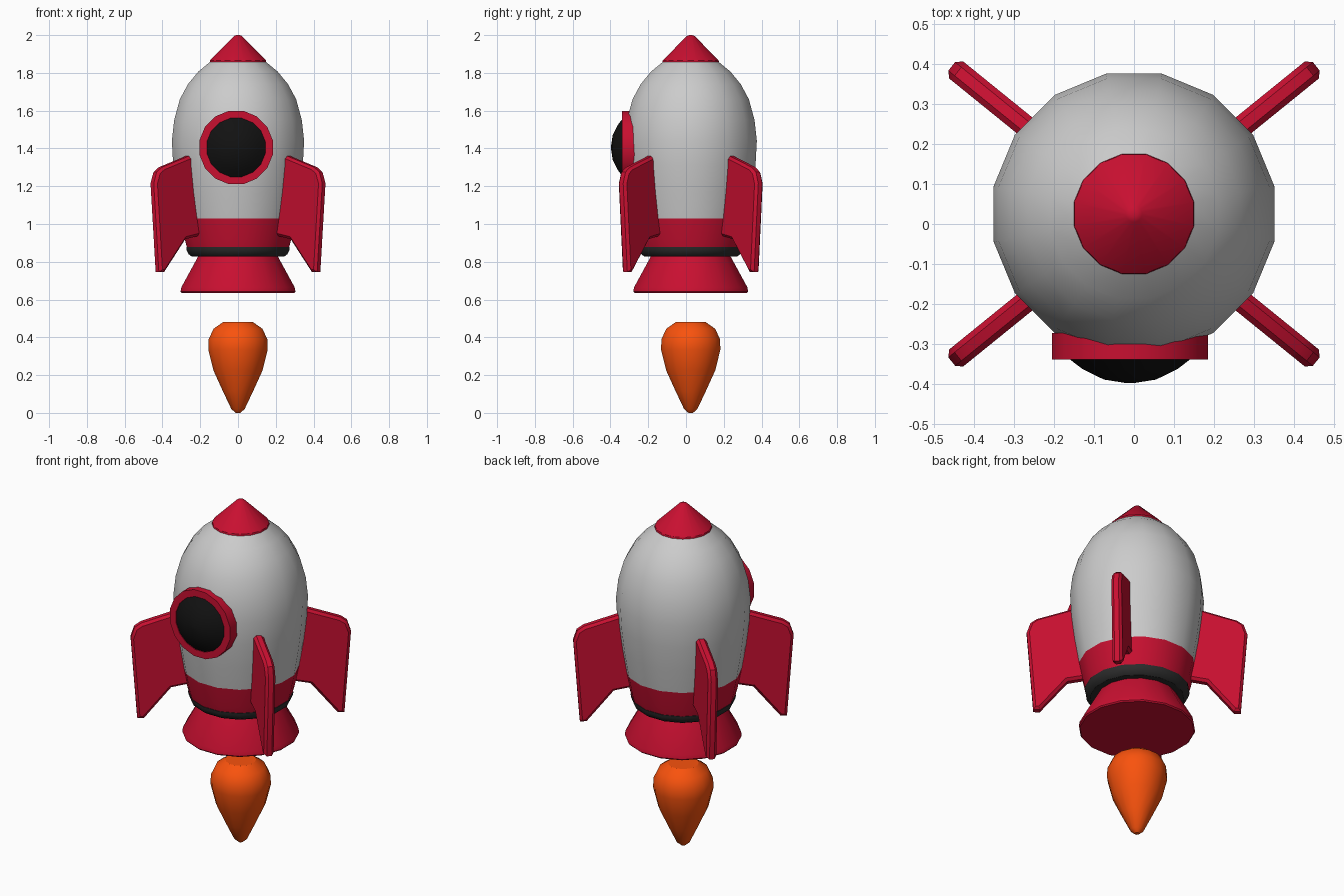
import bpy, bmesh, math
from mathutils import Matrix

if "Cube" in bpy.data.objects:
    bpy.data.objects.remove(bpy.data.objects["Cube"])

CY = 0.025      # rocket axis sits slightly behind the origin
SIDES = 16


def material(name, rgb):
    m = bpy.data.materials.new(name)
    m.diffuse_color = (*rgb, 1)
    m.use_nodes = True
    m.node_tree.nodes["Principled BSDF"].inputs["Base Color"].default_value = m.diffuse_color
    return m


RED = material("red", (0.58, 0.005, 0.03))
BLACK = material("black", (0.006, 0.006, 0.006))
DARK = material("dark_grey", (0.025, 0.025, 0.025))
ORANGE = material("orange", (0.95, 0.085, 0.004))


def finish(bm, name, mat, matrix):
    bmesh.ops.recalc_face_normals(bm, faces=bm.faces)
    me = bpy.data.meshes.new(name)
    bm.to_mesh(me)
    bm.free()
    ob = bpy.data.objects.new(name, me)
    ob.matrix_world = matrix
    bpy.context.collection.objects.link(ob)
    if mat:
        me.materials.append(mat)
    bpy.ops.object.select_all(action='DESELECT')
    ob.select_set(True)
    bpy.context.view_layer.objects.active = ob
    bpy.ops.object.shade_smooth_by_angle(angle=math.radians(32))
    return ob


def lathe(name, profile, mat=None, matrix=Matrix.Translation((0, CY, 0)), closed=False):
    """Turn (radius, height) points around z; radii are measured to the flats."""
    bm = bmesh.new()
    k = 1 / math.cos(math.pi / SIDES)
    rings = []
    for r, z in profile:
        angles = [(i + 0.5) * 2 * math.pi / SIDES for i in range(SIDES)]
        rings.append([bm.verts.new((r * k * math.cos(a), r * k * math.sin(a), z)) for a in angles])
    pairs = list(zip(rings, rings[1:]))
    if closed:
        pairs.append((rings[-1], rings[0]))
    else:
        bm.faces.new(rings[0])
        bm.faces.new(rings[-1])
    for a, b in pairs:
        for i in range(SIDES):
            j = (i + 1) % SIDES
            bm.faces.new((a[i], a[j], b[j], b[i]))
    return finish(bm, name, mat, matrix)


# Hull, from the lower band up to the nose
lathe("hull", [(0.303, 1.03), (0.326, 1.17), (0.343, 1.31), (0.35, 1.44), (0.338, 1.55),
               (0.308, 1.66), (0.265, 1.74), (0.21, 1.807), (0.143, 1.862)])
lathe("nose_cone", [(0.14, 1.855), (0.15, 1.855), (0.148, 1.866), (0.02, 1.996), (0.008, 2.0)], RED)
lathe("lower_band", [(0.27, 0.875), (0.282, 0.92), (0.303, 1.03)], RED)
lathe("dark_ring", [(0.245, 0.828), (0.262, 0.84), (0.272, 0.862), (0.274, 0.878)], DARK)

# Engine nozzle and flame
lathe("nozzle", [(0.298, 0.635), (0.304, 0.642), (0.300, 0.665), (0.21, 0.83)], RED)
lathe("flame", [(0.012, 0.0), (0.035, 0.02), (0.08, 0.115), (0.13, 0.225), (0.157, 0.335),
                (0.155, 0.39), (0.13, 0.445), (0.08, 0.48)], ORANGE)

# Round window facing -y: frame ring and glass dome
face_front = Matrix.Translation((-0.01, 0, 1.405)) @ Matrix.Rotation(math.pi / 2, 4, 'X')
lathe("window_frame", [(0.194, 0.272), (0.194, 0.338), (0.155, 0.338), (0.155, 0.272)],
      RED, face_front, closed=True)
lathe("window_glass", [(0.155, 0.28), (0.155, 0.334), (0.118, 0.362), (0.065, 0.388), (0.008, 0.397)],
      BLACK, face_front)

# Four fins, outline in (radius, height)
outline = [(0.25, 1.385), (0.345, 1.36), (0.53, 1.30), (0.565, 1.275), (0.585, 1.215),
           (0.55, 0.745), (0.515, 0.745), (0.37, 0.92), (0.24, 0.945)]
T = 0.0275
for label, angle in (("back_right", 39), ("back_left", 141), ("front_left", 219), ("front_right", 321)):
    bm = bmesh.new()
    face = bm.faces.new([bm.verts.new((r, -T, z)) for r, z in outline])
    ext = bmesh.ops.extrude_face_region(bm, geom=[face])
    for g in ext["geom"]:
        if isinstance(g, bmesh.types.BMVert):
            g.co.y = T
    rim = [e for e in bm.edges if abs(e.verts[0].co.y - e.verts[1].co.y) < 1e-6]
    bmesh.ops.bevel(bm, geom=rim, offset=0.014, segments=1, affect='EDGES')
    finish(bm, "fin_" + label, RED,
           Matrix.Translation((0, CY, 0)) @ Matrix.Rotation(math.radians(angle), 4, 'Z'))
